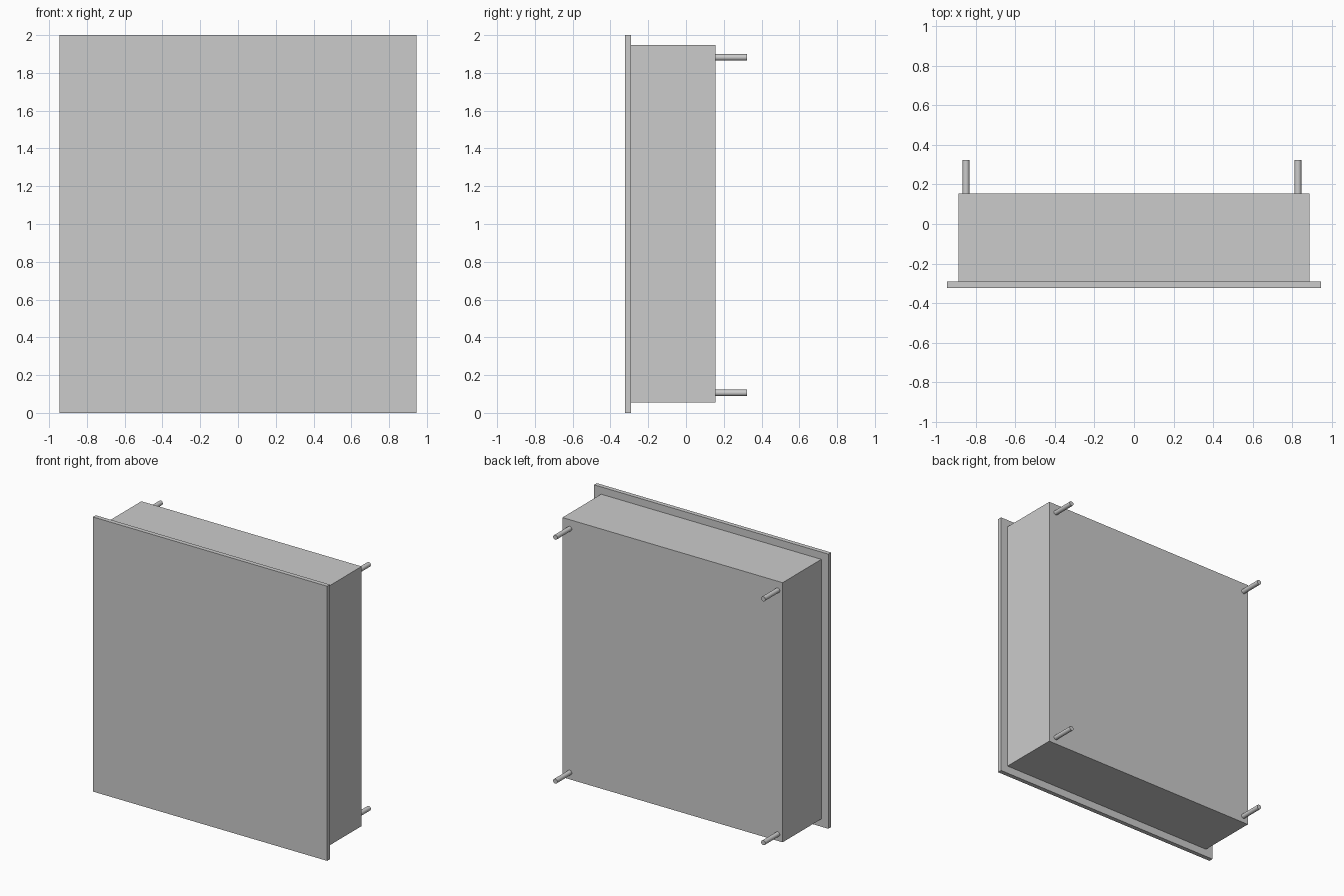
import bpy
import math

if "Cube" in bpy.data.objects:
    bpy.data.objects.remove(bpy.data.objects["Cube"])


def box(name, lo, hi):
    """Axis-aligned box between two corners."""
    bpy.ops.mesh.primitive_cube_add(size=1, location=[(a + b) / 2 for a, b in zip(lo, hi)])
    ob = bpy.context.object
    ob.name = name
    ob.scale = [b - a for a, b in zip(lo, hi)]
    bpy.ops.object.transform_apply(location=False, rotation=False, scale=True)
    return ob


def rod(name, x, z, y0, y1, radius=0.017):
    """Round rod running along y."""
    bpy.ops.mesh.primitive_cylinder_add(
        vertices=24, radius=radius, depth=y1 - y0,
        location=(x, (y0 + y1) / 2, z), rotation=(math.pi / 2, 0, 0))
    ob = bpy.context.object
    ob.name = name
    bpy.ops.object.shade_smooth_by_angle()
    return ob


FRONT, PLATE_BACK, BODY_BACK, ROD_END = -0.322, -0.290, 0.155, 0.322

# Overhanging front plate
box("front_plate", (-0.944, FRONT, 0), (0.944, PLATE_BACK, 2))

# Deep housing behind the plate
box("housing", (-0.887, PLATE_BACK, 0.056), (0.887, BODY_BACK, 1.947))

# Mounting rods near the four back corners
for side, x in (("left", -0.848), ("right", 0.828)):
    for level, z in (("lower", 0.106), ("upper", 1.882)):
        rod(f"mounting_rod_{level}_{side}", x, z, BODY_BACK, ROD_END)
